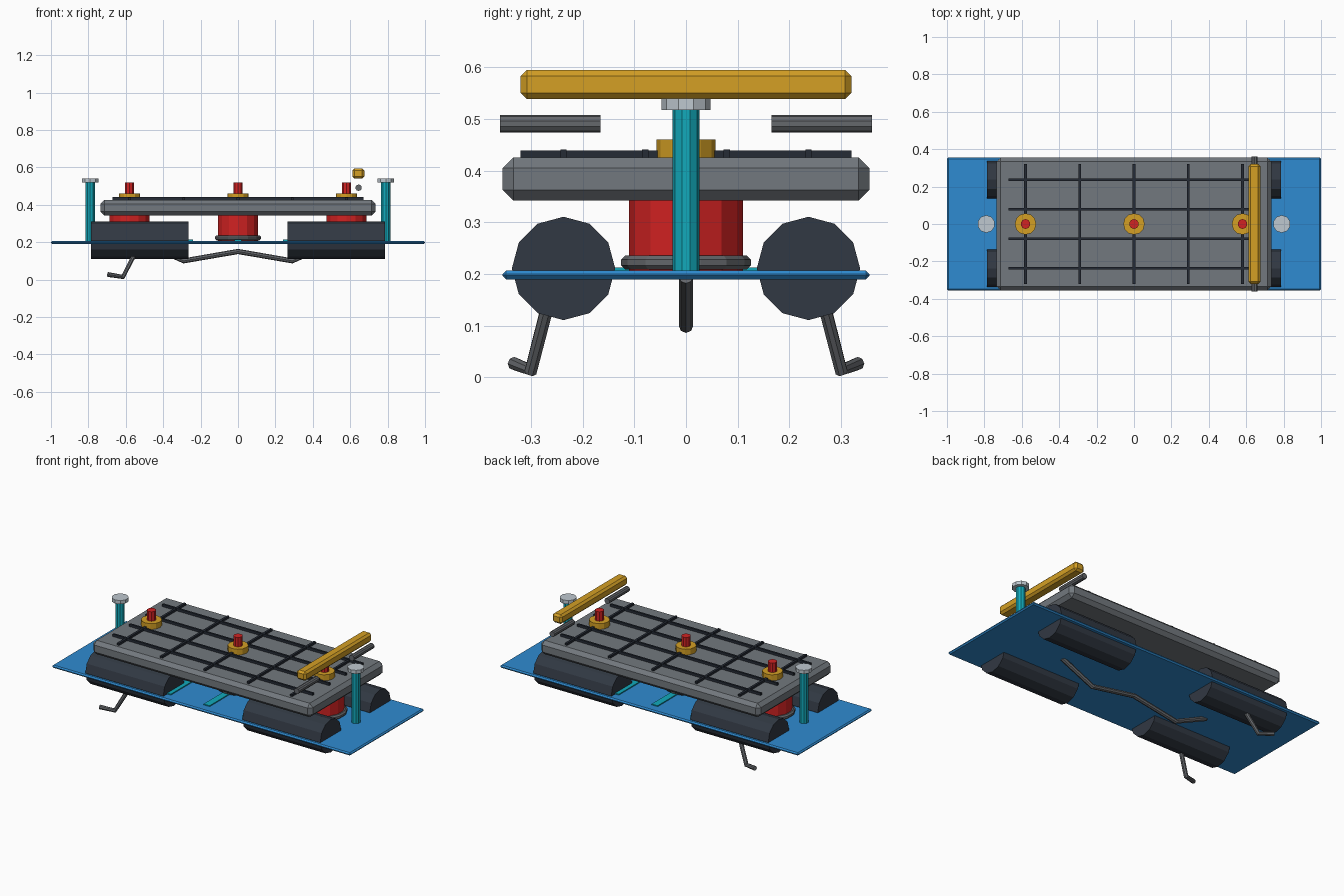
import bpy
from math import pi
from mathutils import Vector

if "Cube" in bpy.data.objects:
    bpy.data.objects.remove(bpy.data.objects["Cube"], do_unlink=True)


def material(name, r, g, b):
    m = bpy.data.materials.new(name)
    m.use_nodes = True
    m.diffuse_color = (r, g, b, 1)
    m.node_tree.nodes["Principled BSDF"].inputs["Base Color"].default_value = (r, g, b, 1)
    return m


BLUE = material("blue", 0.028, 0.26, 0.64)
GREY = material("slate grey", 0.17, 0.19, 0.21)
DARK = material("dark slate", 0.031, 0.04, 0.056)
BLACK = material("near black", 0.018, 0.024, 0.036)
RED = material("red", 0.64, 0.016, 0.016)
GOLD = material("gold", 0.66, 0.35, 0.018)
CYAN = material("cyan", 0.006, 0.4, 0.5)
SILVER = material("silver", 0.52, 0.58, 0.63)
STEEL = material("steel grey", 0.13, 0.138, 0.15)


def finish(ob, name, mat, bevel=0.0):
    ob.name = name
    ob.data.materials.append(mat)
    if bevel:
        mod = ob.modifiers.new("Chamfer", "BEVEL")
        mod.width = bevel
        mod.segments = 1
        mod.limit_method = "ANGLE"
        mod.angle_limit = pi / 3
    return ob


def box(name, mat, low, high, bevel=0.0):
    low, high = Vector(low), Vector(high)
    bpy.ops.mesh.primitive_cube_add(size=1, location=(low + high) / 2)
    ob = bpy.context.object
    ob.data.transform
    for v in ob.data.vertices:
        v.co = v.co * (high - low)
    return finish(ob, name, mat, bevel)


def cylinder(name, mat, start, end, radius, sides, bevel=0.0):
    start, end = Vector(start), Vector(end)
    axis = end - start
    bpy.ops.mesh.primitive_cylinder_add(vertices=sides, radius=radius, depth=axis.length,
                                        location=(start + end) / 2)
    ob = bpy.context.object
    # Lay along x or y, keeping a vertex row on top
    if abs(axis.x) > 0.01:
        ob.rotation_euler = (0, pi / 2, 0)
    elif abs(axis.y) > 0.01:
        ob.rotation_euler = (pi / 2, 0, 0)
    return finish(ob, name, mat, bevel)


def pipe(name, mat, points, radius):
    cu = bpy.data.curves.new(name, "CURVE")
    cu.dimensions = "3D"
    cu.bevel_depth = radius
    cu.bevel_resolution = 2
    cu.use_fill_caps = True
    sp = cu.splines.new("POLY")
    sp.points.add(len(points) - 1)
    for p, co in zip(sp.points, points):
        p.co = (*co, 1)
    ob = bpy.data.objects.new(name, cu)
    bpy.context.collection.objects.link(ob)
    bpy.ops.object.select_all(action="DESELECT")
    ob.select_set(True)
    bpy.context.view_layer.objects.active = ob
    bpy.ops.object.convert(target="MESH")
    ob = bpy.context.object
    ob.data.materials.clear()
    for poly in ob.data.polygons:
        poly.use_smooth = False
    return finish(ob, name, mat)


# Base plate and raised deck
box("base_plate", BLUE, (-1, -0.355, 0.19), (1, 0.355, 0.207), 0.007)
box("deck", GREY, (-0.735, -0.355, 0.342), (0.735, 0.355, 0.426), 0.021)

# Grid of bars on the deck
for y in (-0.237, -0.079, 0.079, 0.237):
    box("long_grid_bar", BLACK, (-0.67, y - 0.006, 0.424), (0.67, y + 0.006, 0.441))
for i in range(-2, 3):
    x = i * 0.29
    box("cross_grid_bar", BLACK, (x - 0.007, -0.32, 0.424), (x + 0.007, 0.32, 0.439))

# Four floats set through the plate
for side in (-1, 1):
    for end in (-1, 1):
        cylinder("float", DARK, (end * 0.265, side * 0.237, 0.211),
                 (end * 0.787, side * 0.237, 0.211), 0.1, 12)

# Three columns with foot flange, collar and pin
for x in (-0.58, 0, 0.58):
    cylinder("column", RED, (x, 0, 0.207), (x, 0, 0.345), 0.11, 14)
    cylinder("column_flange", STEEL, (x, 0, 0.209), (x, 0, 0.236), 0.126, 14, 0.008)
    cylinder("collar", GOLD, (x, 0, 0.424), (x, 0, 0.461), 0.057, 12)
    cylinder("pin", RED, (x, 0, 0.44), (x, 0, 0.518), 0.026, 10)

# Thin strips on the plate
for x in (-0.26, 0, 0.26):
    box("plate_strip", CYAN, (x - 0.02, -0.3, 0.205), (x + 0.02, 0.3, 0.213))

# End posts with caps
for x in (-0.79, 0.79):
    cylinder("end_post", CYAN, (x, 0, 0.2), (x, 0, 0.52), 0.026, 10)
    cylinder("post_cap", SILVER, (x, 0, 0.518), (x, 0, 0.54), 0.047, 10)

# Cross beam and its two short rods
box("cross_beam", GOLD, (0.612, -0.32, 0.539), (0.676, 0.32, 0.595), 0.012)
for side in (-1, 1):
    cylinder("beam_rod", STEEL, (0.645, side * 0.165, 0.491), (0.645, side * 0.36, 0.491), 0.017, 10)

# Bent keel pipe and hooked legs underneath
pipe("keel_pipe", STEEL, [(-0.5, 0, 0.195), (-0.29, 0, 0.1), (0, 0, 0.15),
                          (0.29, 0, 0.1), (0.5, 0, 0.195)], 0.014)
for side in (-1, 1):
    pipe("hook_leg", STEEL, [(-0.545, side * 0.265, 0.15), (-0.615, side * 0.3, 0.014),
                             (-0.695, side * 0.333, 0.027)], 0.013)
